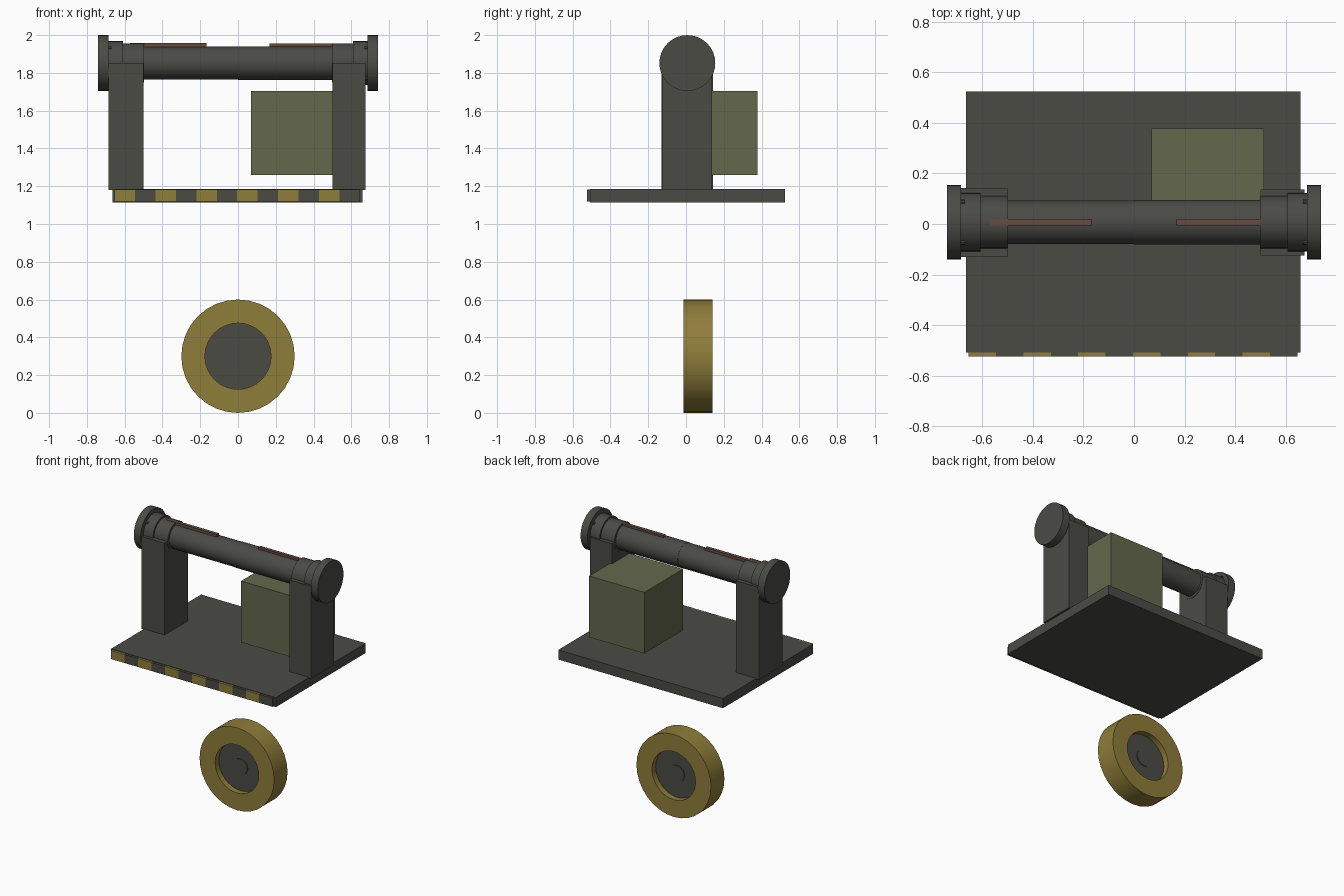
import bpy, bmesh
from math import pi, cos, sin, radians
from mathutils import Matrix, Vector

cube = bpy.data.objects.get("Cube")
if cube:
    bpy.data.objects.remove(cube, do_unlink=True)


def material(name, rgb):
    m = bpy.data.materials.new(name)
    m.use_nodes = True
    m.diffuse_color = (*rgb, 1)
    m.node_tree.nodes["Principled BSDF"].inputs["Base Color"].default_value = (*rgb, 1)
    return m


dark = material("dark steel", (0.069, 0.071, 0.060))
olive = material("olive paint", (0.127, 0.138, 0.072))
gold = material("hazard yellow", (0.275, 0.205, 0.042))
rust = material("rust red", (0.133, 0.072, 0.051))


def finish(name, bm, mat, smooth=False):
    bmesh.ops.recalc_face_normals(bm, faces=bm.faces[:])
    me = bpy.data.meshes.new(name)
    bm.to_mesh(me)
    bm.free()
    me.materials.append(mat)
    ob = bpy.data.objects.new(name, me)
    bpy.context.collection.objects.link(ob)
    if smooth:
        bpy.ops.object.select_all(action="DESELECT")
        ob.select_set(True)
        bpy.context.view_layer.objects.active = ob
        bpy.ops.object.shade_smooth_by_angle(angle=radians(35))
    return ob


def box(name, mat, x, y, z):
    """Box from (low, high) ranges along each axis."""
    lo, hi = (Vector(v) for v in zip(x, y, z))
    bm = bmesh.new()
    bmesh.ops.create_cube(bm, size=1, matrix=Matrix.Translation((lo + hi) / 2)
                          @ Matrix.Diagonal((*(hi - lo), 1)))
    return finish(name, bm, mat)


def rod(name, mat, axis, span, radius, centre, sides=32):
    """Capped cylinder along X or Y; span is its range on that axis."""
    low, high = span
    mid = (low + high) / 2
    a, b = centre
    if axis == "X":
        place = Matrix.Translation((mid, a, b)) @ Matrix.Rotation(pi / 2, 4, "Y")
    else:
        place = Matrix.Translation((a, mid, b)) @ Matrix.Rotation(pi / 2, 4, "X")
    bm = bmesh.new()
    bmesh.ops.create_cone(bm, cap_ends=True, segments=sides, radius1=radius,
                          radius2=radius, depth=high - low, matrix=place)
    return finish(name, bm, mat, True)


# Platform with a striped front edge
box("platform", dark, (-0.665, 0.66), (-0.508, 0.525), (1.115, 1.185))
edges = [-0.655 + 0.1085 * i for i in range(13)]
for i in range(12):
    box(f"edge_stripe_{i + 1}", dark if i % 2 else gold,
        (edges[i], edges[i + 1]), (-0.525, -0.507), (1.12, 1.182))

# Posts and gearbox
box("right_post", dark, (-0.685, -0.5), (-0.13, 0.142), (1.18, 1.852))
box("left_post", dark, (0.5, 0.675), (-0.125, 0.137), (1.18, 1.852))
box("gearbox", olive, (0.07, 0.515), (-0.065, 0.378), (1.26, 1.705))

# Drum in two halves, with collars, end discs and bolts
AXLE = (0.007, 1.852)
rod("right_drum_half", dark, "X", (-0.55, 0), 0.087, AXLE)
rod("left_drum_half", dark, "X", (0, 0.55), 0.089, AXLE)
for side, s in (("right", -1), ("left", 1)):
    def span(a, b):
        return sorted((s * a, s * b))
    rod(f"{side}_inner_collar", dark, "X", span(0.498, 0.612), 0.104, AXLE)
    rod(f"{side}_outer_collar", dark, "X", span(0.608, 0.69), 0.116, AXLE)
    rod(f"{side}_end_disc", dark, "X", span(0.685, 0.74), 0.148, AXLE)
    for k in range(4):
        t = pi / 4 + k * pi / 2
        rod(f"{side}_bolt_{k + 1}", dark, "X", span(0.67, 0.69), 0.01,
            (AXLE[0] + 0.113 * cos(t), AXLE[1] + 0.113 * sin(t)), 8)
    box(f"{side}_drum_key", rust, span(0.168, 0.573), (-0.005, 0.02),
        (1.92, 1.957 if s < 0 else 1.9545))

# Wheel tyre: square ring turned around the Y axis
HUB_Z, MID_Y, HALF = 0.3, 0.064, 0.077
bm = bmesh.new()
ring = [bm.verts.new((r, MID_Y + y, HUB_Z))
        for r, y in ((0.3, -HALF), (0.3, HALF), (0.175, HALF), (0.175, -HALF))]
loop = [bm.edges.new((ring[i], ring[(i + 1) % 4])) for i in range(4)]
bmesh.ops.spin(bm, geom=ring + loop, cent=(0, 0, HUB_Z), axis=(0, 1, 0),
               angle=2 * pi, steps=32)
bmesh.ops.remove_doubles(bm, verts=bm.verts[:], dist=0.0001)
finish("wheel_tyre", bm, gold, True)

# Wheel hub, recessed on both faces, with a raised cap
rod("wheel_hub", dark, "Y", (MID_Y - 0.034, MID_Y + 0.034), 0.176, (0, HUB_Z))
rod("wheel_cap", dark, "Y", (MID_Y - 0.04, MID_Y + 0.04), 0.058, (0, HUB_Z))
